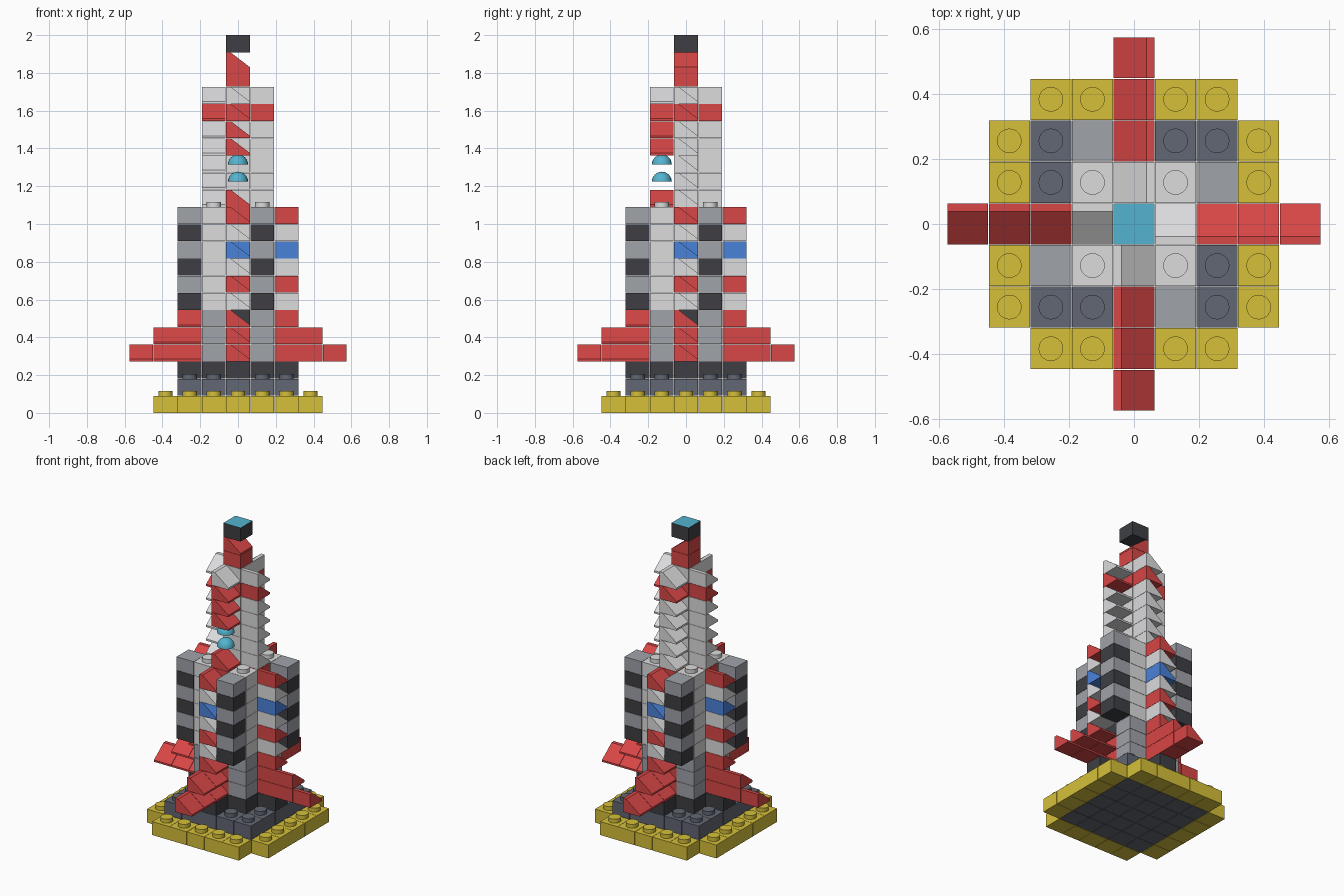
import bpy, bmesh, math
from mathutils import Matrix, Vector

if "Cube" in bpy.data.objects:
    bpy.data.objects.remove(bpy.data.objects["Cube"])

P = 0.128          # horizontal pitch of one brick
H = 2.0 / 22       # height of one layer
W = P / 2 - 0.001  # half width of a brick
T = H - 0.0015     # body height of a brick


def lin(c):
    c /= 255
    return c / 12.92 if c <= 0.04045 else ((c + 0.055) / 1.055) ** 2.4


COLOURS = {
    "yellow": (214, 192, 58), "slate": (98, 103, 115), "dark": (62, 63, 68),
    "grey": (160, 163, 170), "white": (220, 220, 222), "red": (216, 70, 70),
    "blue": (74, 130, 218), "cyan": (84, 180, 208),
}
NAMES = list(COLOURS)
MATS = []
for n, rgb in COLOURS.items():
    m = bpy.data.materials.new(n)
    m.diffuse_color = (*[lin(c) for c in rgb], 1)
    m.use_nodes = True
    m.node_tree.nodes["Principled BSDF"].inputs["Base Color"].default_value = m.diffuse_color
    MATS.append(m)


class Part:
    """Collects bricks into one mesh object."""

    def __init__(self, name):
        self.name, self.bm = name, bmesh.new()

    def prism(self, profile, half, col, mat):
        # extrude an x-z profile along y and place it
        rows = [[self.bm.verts.new(mat @ Vector((x, y, z))) for x, z in profile]
                for y in (-half, half)]
        a, b = rows
        faces = [self.bm.faces.new(a), self.bm.faces.new(b[::-1])]
        for i in range(len(a)):
            j = (i + 1) % len(a)
            faces.append(self.bm.faces.new((a[j], a[i], b[i], b[j])))
        for f in faces:
            f.material_index = NAMES.index(col)
        return faces

    def place(self, x, y, layer, turn=0):
        return (Matrix.Translation((x * P, y * P, layer * H))
                @ Matrix.Rotation(turn * math.pi / 2, 4, "Z"))

    def box(self, x, y, layer, col):
        return self.prism([(-W, 0), (W, 0), (W, T), (-W, T)], W, col,
                          self.place(x, y, layer))

    def slope(self, x, y, layer, col, turn):
        self.prism([(-W, 0), (W, 0), (W, 0.012), (-W + 0.025, T), (-W, T)], W, col,
                   self.place(x, y, layer, turn))

    def stud(self, x, y, layer, col):
        r = bmesh.ops.create_cone(
            self.bm, cap_ends=True, segments=20, radius1=0.038, radius2=0.038,
            depth=0.026,
            matrix=Matrix.Translation((x * P, y * P, (layer + 1) * H + 0.0115)))
        self.paint(r, col)

    def paint(self, r, col):
        for f in {f for v in r["verts"] for f in v.link_faces}:
            f.material_index = NAMES.index(col)

    def dome(self, x, y, z, radius, col):
        r = bmesh.ops.create_uvsphere(
            self.bm, u_segments=20, v_segments=12, radius=radius,
            matrix=Matrix.Translation((x * P, y * P, z)))
        self.paint(r, col)
        low = [v for v in r["verts"] if v.co.z < z - 1e-4]
        bmesh.ops.delete(self.bm, geom=low, context="VERTS")
        rim = [e for e in self.bm.edges if e.is_boundary]
        for f in bmesh.ops.contextual_create(self.bm, geom=rim)["faces"]:
            f.material_index = NAMES.index(col)

    def finish(self):
        bmesh.ops.recalc_face_normals(self.bm, faces=self.bm.faces)
        me = bpy.data.meshes.new(self.name)
        self.bm.to_mesh(me)
        self.bm.free()
        for m in MATS:
            me.materials.append(m)
        ob = bpy.data.objects.new(self.name, me)
        bpy.context.collection.objects.link(ob)
        bpy.ops.object.select_all(action="DESELECT")
        bpy.context.view_layer.objects.active = ob
        ob.select_set(True)
        bpy.ops.object.shade_smooth_by_angle(angle=math.radians(30))


def turned(x, y, k):
    for _ in range(k):
        x, y = -y, x
    return x, y


# base: yellow rim around a slate floor, and the raised slate deck
rim, deck = Part("base_rim"), Part("base_deck")
for x in range(-3, 4):
    for y in range(-3, 4):
        far = max(abs(x), abs(y))
        if far == 3 and abs(x) != abs(y):
            rim.box(x, y, 0, "yellow")
            rim.stud(x, y, 0, "yellow")
        elif far < 3:
            deck.box(x, y, 0, "slate")
            deck.box(x, y, 1, "slate")
            if abs(x) + abs(y) > 2:
                deck.stud(x, y, 1, "slate")
rim.finish()
deck.finish()

# dark footing shaped like a square with four tabs
foot = Part("footing")
for x in range(-2, 3):
    for y in range(-2, 3):
        if max(abs(x), abs(y)) < 2 or x * y == 0:
            foot.box(x, y, 2, "dark")
foot.finish()

# body colour of the fins by layer
FIN = {3: "red", 4: "red", 5: "red", 6: "white", 7: "red", 8: "white",
       9: "blue", 10: "white", 11: "red"}
REACH = {3: 4, 4: 3}

core = Part("body_core")
for layer in range(3, 12):
    core.box(0, 0, layer, "white")
core.finish()

for k in range(4):
    # fin of sideways slopes, stepping outward at the bottom
    fin = Part(f"fin_{k + 1}")
    for layer, col in FIN.items():
        x, y = turned(0, -1, k)
        fin.box(x, y, layer, "dark" if layer == 5 else col)
        for d in range(2, REACH.get(layer, 2) + 1):
            x, y = turned(0, -d, k)
            fin.slope(x, y, layer, col, k)
    fin.finish()
    # inner corner column with a stud on top
    corner = Part(f"corner_column_{k + 1}")
    x, y = turned(1, -1, k)
    for layer in range(3, 12):
        corner.box(x, y, layer, "grey" if layer < 6 else "white")
    corner.stud(x, y, 11, "white")
    corner.finish()
    # hanging striped booster column
    booster = Part(f"booster_{k + 1}")
    x, y = turned(1, -2, k)
    for layer in range(6, 12):
        booster.box(x, y, layer, "grey" if layer % 2 else "dark")
    booster.finish()

# upper tower: square core with four columns of slopes
tower = Part("tower_core")
for layer in range(12, 19):
    tower.box(0, 0, layer, "red" if layer == 17 else "white")
tower.finish()
for k in range(4):
    side = Part(f"tower_side_{k + 1}")
    x, y = turned(0, -1, k)
    for layer in range(12, 19):
        if k == 0 and layer in (13, 14):
            continue
        red = layer == 17 or (k == 0 and layer in (12, 15, 16))
        side.slope(x, y, layer, "red" if red else "white", k)
    side.finish()

# cyan cabin windows on the front
for i, layer in enumerate((13, 14)):
    window = Part(f"window_dome_{i + 1}")
    window.dome(0, -1, layer * H + 0.042, 0.053, "cyan")
    window.finish()

# tip: red block, red slope and dark cap with a cyan top
tip = Part("tip")
tip.box(0, 0, 19, "red")
tip.slope(0, 0, 20, "red", 0)
tip.finish()
cap = Part("tip_cap")
for f in cap.prism([(-W, 0), (W, 0), (W, H), (-W, H)], W, "dark", cap.place(0, 0, 21)):
    if f.calc_center_median().z > 1.99:
        f.material_index = NAMES.index("cyan")
cap.finish()
